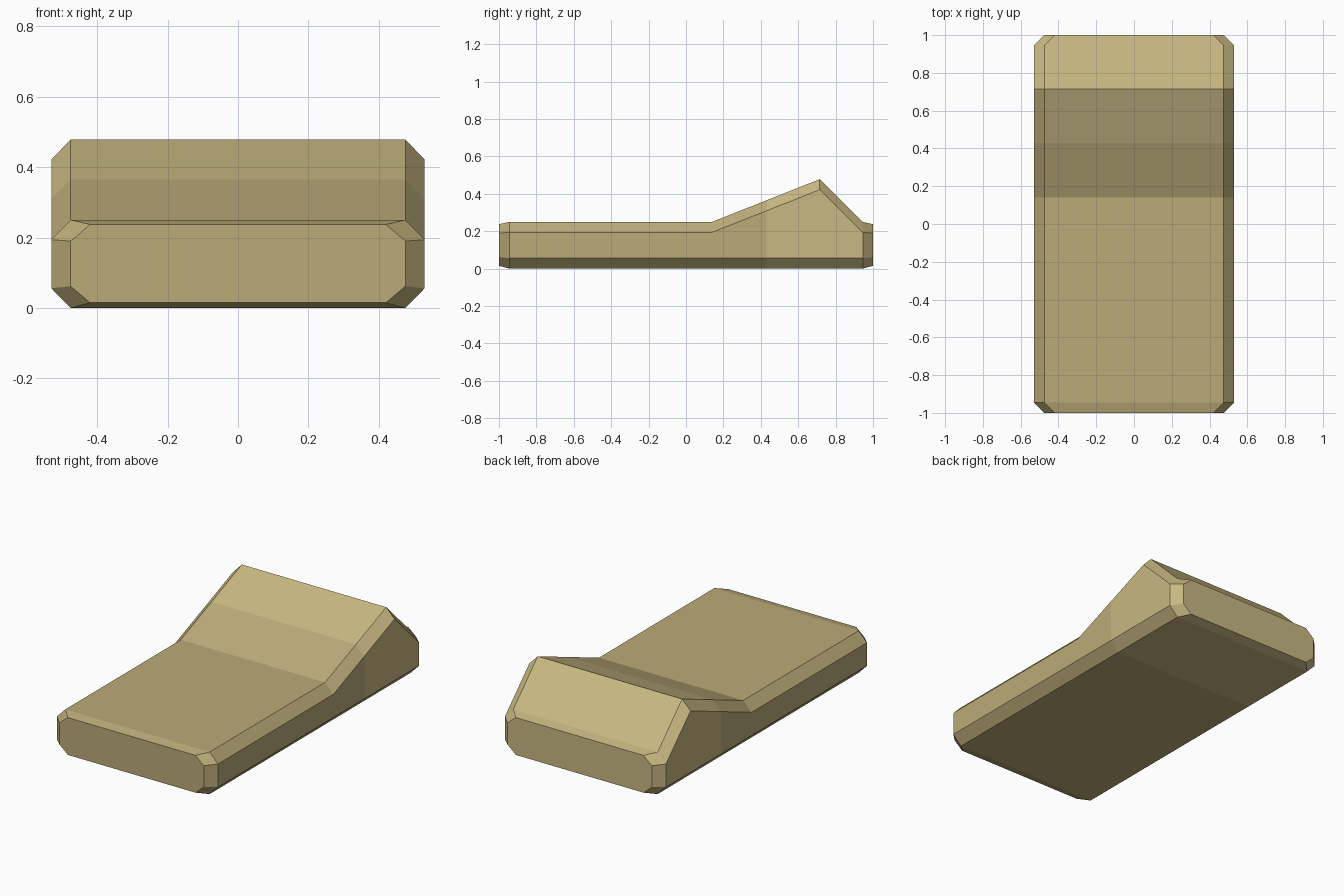
import bpy, bmesh

if "Cube" in bpy.data.objects:
    bpy.data.objects.remove(bpy.data.objects["Cube"])


def material(name, color):
    m = bpy.data.materials.new(name)
    m.diffuse_color = (*color, 1)
    m.use_nodes = True
    m.node_tree.nodes["Principled BSDF"].inputs["Base Color"].default_value = m.diffuse_color
    return m


def section(y, half_width, bottom, top, cx, cz):
    """Chamfered rectangle across the body at depth y."""
    w, i = half_width, half_width - cx
    right = [(i, bottom), (w, bottom + cz), (w, top - cz), (i, top)]
    left = [(-x, z) for x, z in reversed(right)]
    return [(x, y, z) for x, z in right + left]


# Sections from front to back: flat slab, then a raised ridge near the back
sections = [
    section(-1.0, 0.475, 0.015, 0.237, 0.055, 0.047),
    section(-0.945, 0.53, 0.0, 0.25, 0.055, 0.056),
    section(0.14, 0.53, 0.0, 0.25, 0.055, 0.056),
    section(0.43, 0.53, 0.0, 0.365, 0.055, 0.056),
    section(0.715, 0.53, 0.0, 0.478, 0.055, 0.056),
    section(0.945, 0.53, 0.0, 0.25, 0.055, 0.056),
    section(1.0, 0.475, 0.015, 0.237, 0.055, 0.047),
]

# Loft the sections into one closed body; the rear part is slightly lighter
bm = bmesh.new()
rings = [[bm.verts.new(p) for p in s] for s in sections]
for k, (a, b) in enumerate(zip(rings, rings[1:])):
    for i in range(8):
        j = (i + 1) % 8
        f = bm.faces.new((a[i], a[j], b[j], b[i]))
        f.material_index = 1 if k >= 3 else 0
bm.faces.new(rings[0])
bm.faces.new(rings[-1]).material_index = 1
bmesh.ops.recalc_face_normals(bm, faces=bm.faces)

mesh = bpy.data.meshes.new("wedge_slab")
bm.to_mesh(mesh)
bm.free()
mesh.materials.append(material("tan", (0.50, 0.41, 0.19)))
mesh.materials.append(material("light_tan", (0.58, 0.48, 0.225)))
slab = bpy.data.objects.new("wedge_slab", mesh)
bpy.context.collection.objects.link(slab)
